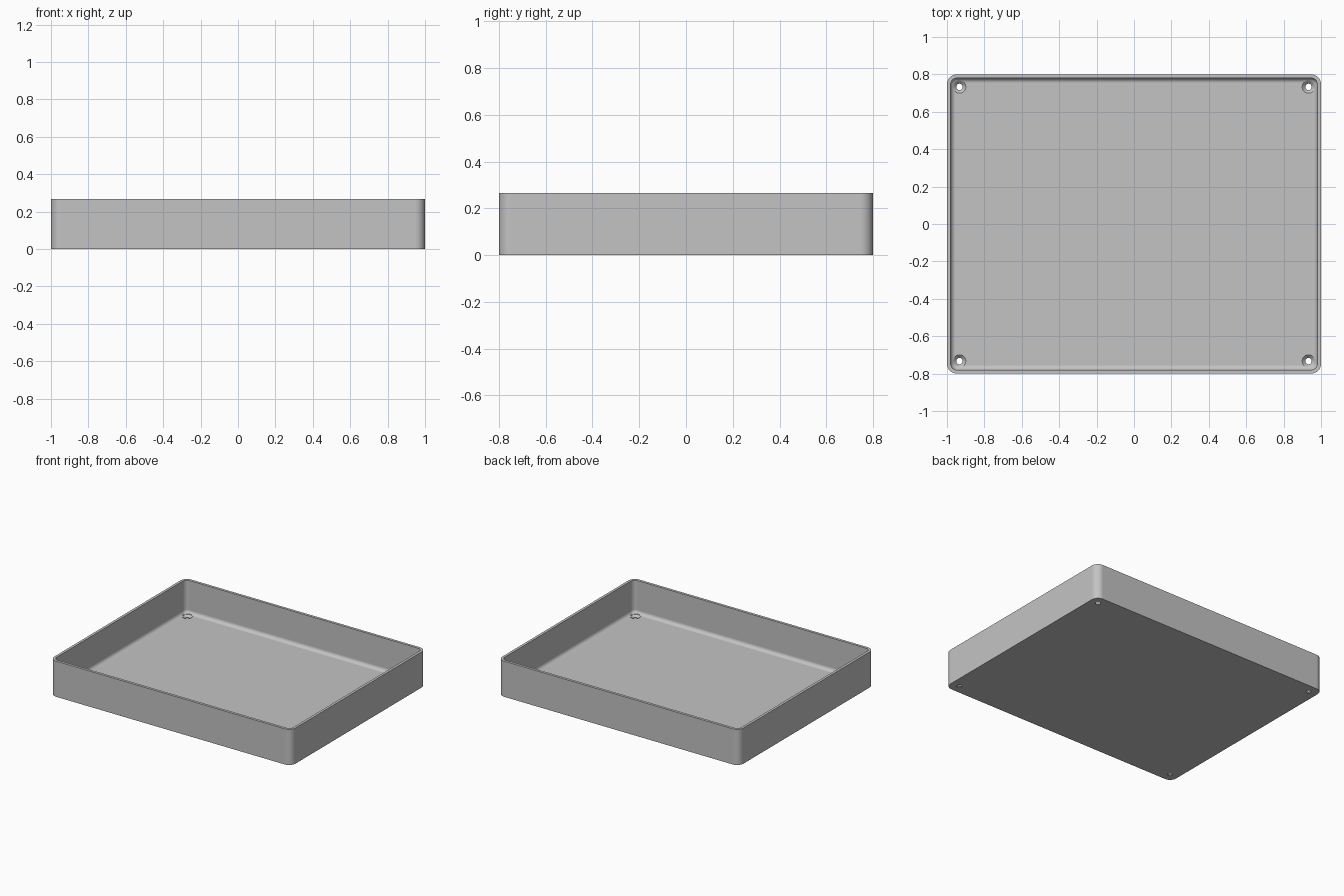
import bpy, bmesh, math
from mathutils import Matrix

HALF_X, HALF_Y, HEIGHT = 1.0, 0.8, 0.267
CORNER, WALL, FLOOR, FILLET = 0.053, 0.02, 0.02, 0.027
HOLE_X, HOLE_Y, HOLE_R, SINK_R = 0.933, 0.733, 0.017, 0.034

cube = bpy.data.objects.get("Cube")
if cube:
    bpy.data.objects.remove(cube, do_unlink=True)

grey = bpy.data.materials.new("plain grey")
grey.use_nodes = True
colour = (0.55, 0.55, 0.55, 1)
grey.diffuse_color = colour
grey.node_tree.nodes["Principled BSDF"].inputs["Base Color"].default_value = colour


def rounded_rectangle(inset, z, steps=10):
    """Outline of the tray at a height, moved inwards by inset."""
    r = CORNER - inset
    points = []
    for quarter, (sx, sy) in enumerate([(1, 1), (-1, 1), (-1, -1), (1, -1)]):
        for i in range(steps + 1):
            a = (quarter + i / steps) * math.pi / 2
            points.append((sx * (HALF_X - CORNER) + r * math.cos(a),
                           sy * (HALF_Y - CORNER) + r * math.sin(a), z))
    return points


def circle(radius, z, sides=32):
    return [(radius * math.cos(2 * math.pi * i / sides),
             radius * math.sin(2 * math.pi * i / sides), z) for i in range(sides)]


def loft(name, outlines):
    """Closed solid joining a stack of outlines."""
    bm = bmesh.new()
    rings = [[bm.verts.new(p) for p in outline] for outline in outlines]
    for a, b in zip(rings, rings[1:]):
        for i in range(len(a)):
            j = (i + 1) % len(a)
            bm.faces.new((a[i], a[j], b[j], b[i]))
    bm.faces.new(rings[0][::-1])
    bm.faces.new(rings[-1])
    bmesh.ops.recalc_face_normals(bm, faces=bm.faces)
    mesh = bpy.data.meshes.new(name)
    bm.to_mesh(mesh)
    bm.free()
    mesh.materials.append(grey)
    obj = bpy.data.objects.new(name, mesh)
    bpy.context.collection.objects.link(obj)
    return obj


# Tray shell: outer wall, rim, inner wall, rounded inner edge, floor
profile = [(0, 0), (0, HEIGHT), (WALL, HEIGHT)]
for i in range(9):
    a = i / 8 * math.pi / 2
    profile.append((WALL + FILLET * (1 - math.cos(a)),
                    FLOOR + FILLET * (1 - math.sin(a))))
tray = loft("tray", [rounded_rectangle(d, z) for d, z in profile])

# Countersunk screw holes in the four corners
sink = [(HOLE_R, -0.05), (HOLE_R, 0.004), (SINK_R, FLOOR), (SINK_R, 0.08)]
cutter = loft("screw_hole_cutter", [circle(r, z) for r, z in sink])
bm = bmesh.new()
for sx in (-1, 1):
    for sy in (-1, 1):
        start = len(bm.verts)
        bm.from_mesh(cutter.data)
        bm.verts.ensure_lookup_table()
        bmesh.ops.transform(bm, verts=bm.verts[start:],
                            matrix=Matrix.Translation((sx * HOLE_X, sy * HOLE_Y, 0)))
bm.to_mesh(cutter.data)
bm.free()
cutter.hide_render = True

bpy.ops.object.select_all(action='DESELECT')
bpy.context.view_layer.objects.active = tray
tray.select_set(True)
cut = tray.modifiers.new("screw holes", 'BOOLEAN')
cut.operation, cut.solver, cut.object = 'DIFFERENCE', 'EXACT', cutter
bpy.ops.object.modifier_apply(modifier=cut.name)
bpy.data.objects.remove(cutter, do_unlink=True)

# Smooth the rounded corners, keep the flat faces flat
bpy.ops.object.shade_smooth_by_angle(angle=math.radians(30))
weighted = tray.modifiers.new("flat faces", 'WEIGHTED_NORMAL')
weighted.keep_sharp = True
